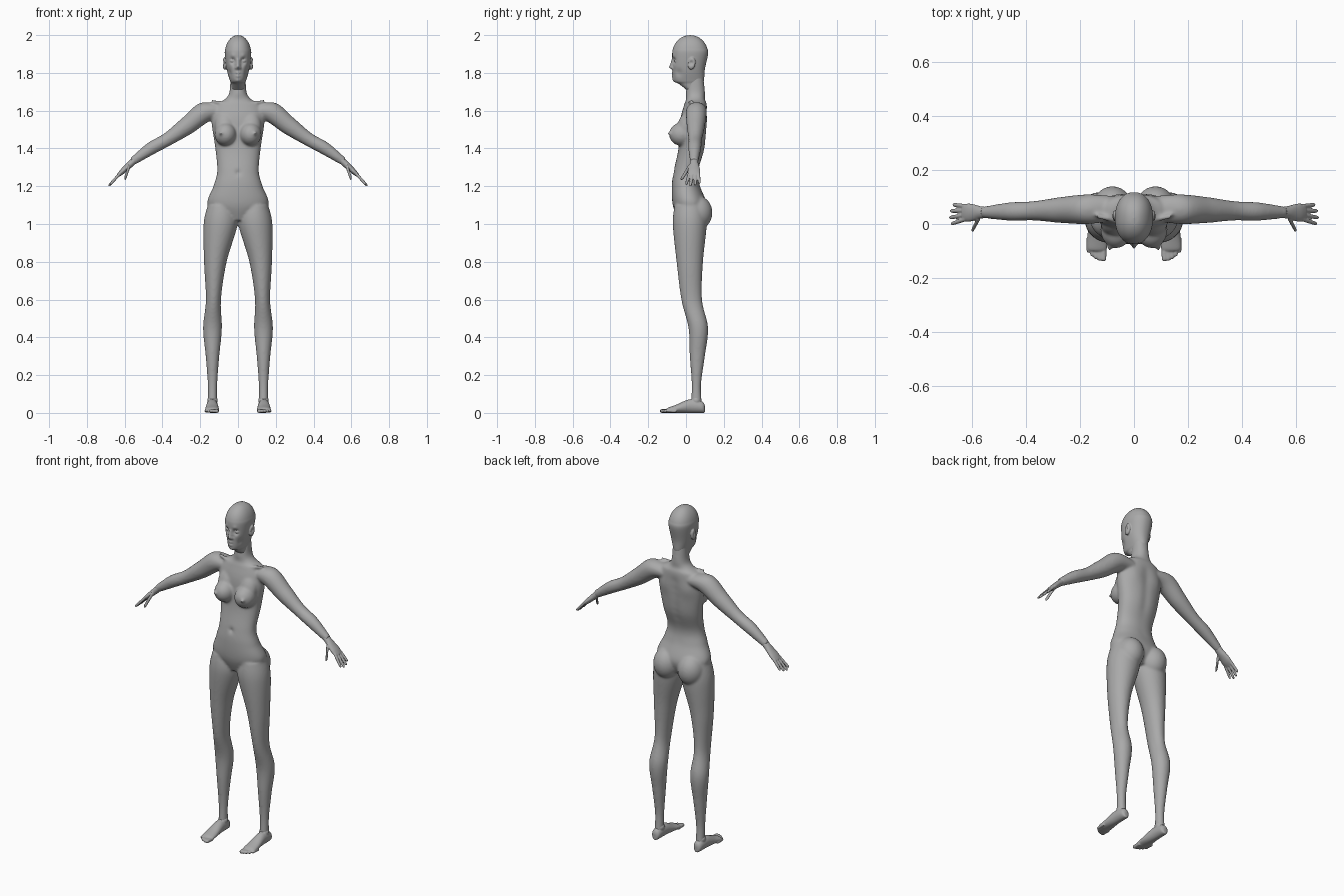
import bpy, bmesh, math
from mathutils import Vector, Matrix

cube = bpy.data.objects.get("Cube")
if cube:
    bpy.data.objects.remove(cube, do_unlink=True)

GREY = (0.4, 0.4, 0.4, 1)
skin = bpy.data.materials.new("plain_grey")
skin.use_nodes = True
skin.diffuse_color = GREY
skin.node_tree.nodes["Principled BSDF"].inputs["Base Color"].default_value = GREY

ACROSS, DEPTH, UP = Vector((1, 0, 0)), Vector((0, 1, 0)), Vector((0, 0, 1))
ARM_UP = Vector((0.57, 0, 0.82))      # square to the sloping arm
SIDES = {"left": 1, "right": -1}


def spline(rows, steps):
    """Catmull-Rom curve through rows of numbers."""
    out = []
    last = len(rows) - 1
    for i in range(last):
        before, start, end, after = (rows[max(0, min(last, i + k))] for k in (-1, 0, 1, 2))
        for j in range(steps):
            t = j / steps
            out.append([q + t / 2 * (r - p + t * (2 * p - 5 * q + 4 * r - s + t * (3 * (q - r) + s - p)))
                        for p, q, r, s in zip(before, start, end, after)])
    return out + [list(rows[last])]


def loft(bm, rows, u, v, side=1, segments=32, steps=8, power=1):
    """Skin oval rings; each row is a centre and two radii, along u and v."""
    rings = []
    for x, y, z, radius_u, radius_v in spline(rows, steps):
        ring = []
        for k in range(segments):
            angle = math.tau * k / segments
            c, s = (math.copysign(abs(f) ** power, f) for f in (math.cos(angle), math.sin(angle)))
            point = Vector((x, y, z)) + u * c * max(radius_u, 0.001) + v * s * max(radius_v, 0.001)
            ring.append(bm.verts.new((point.x * side, point.y, point.z)))
        rings.append(ring)
    for lower, upper in zip(rings, rings[1:]):
        for k in range(segments):
            bm.faces.new((lower[k], lower[k - 1], upper[k - 1], upper[k]))
    bm.faces.new(rings[0])
    bm.faces.new(rings[-1])


def along(start, end, profile):
    """Rows on a straight line from (fraction, radius, radius)."""
    start, end = Vector(start), Vector(end)
    return [(*start.lerp(end, t), a, b) for t, a, b in profile]


def digit_rows(start, end, radius):
    """A rounded finger or toe."""
    return along(start, end, [(t, radius * k, radius * k) for t, k in ((0, 1), (0.6, 0.9), (0.9, 0.8), (1, 0.4))])


def ball(bm, centre, radii, side=1, tilt=0):
    place = Matrix.Translation((centre[0] * side, centre[1], centre[2]))
    shape = Matrix.Rotation(tilt, 4, "X") @ Matrix.Diagonal((*radii, 1))
    bmesh.ops.create_uvsphere(bm, u_segments=32, v_segments=20, radius=1, matrix=place @ shape)


def press(bm, centre, radius, push):
    """Push the surface near a point with a soft falloff, on both sides."""
    for side in SIDES.values() if centre[0] else [1]:
        spot = Vector((centre[0] * side, centre[1], centre[2]))
        offset = Vector((push[0] * side, push[1], push[2]))
        for vert in bm.verts:
            vert.co += offset * math.exp(-(vert.co - spot).length_squared / radius ** 2)


def finish(bm, name, voxel, rounds):
    """Fuse the overlapping forms into one smooth skin."""
    bmesh.ops.recalc_face_normals(bm, faces=bm.faces)
    mesh = bpy.data.meshes.new(name)
    bm.to_mesh(mesh)
    bm.free()
    mesh.materials.append(skin)
    part = bpy.data.objects.new(name, mesh)
    bpy.context.collection.objects.link(part)
    fuse = part.modifiers.new("fuse", "REMESH")
    fuse.mode, fuse.voxel_size, fuse.use_smooth_shade = "VOXEL", voxel, True
    soften = part.modifiers.new("soften", "SMOOTH")
    soften.factor, soften.iterations = 0.5, rounds
    bpy.context.view_layer.objects.active = part
    for modifier in ("fuse", "soften"):
        bpy.ops.object.modifier_apply(modifier=modifier)


# Torso and neck: height, depth centre, half width, half depth
bm = bmesh.new()
torso = [(1.02, 0.02, 0.06, 0.06), (1.1, 0.02, 0.16, 0.09), (1.2, 0, 0.13, 0.075), (1.28, 0, 0.11, 0.065),
         (1.4, 0.03, 0.12, 0.07), (1.55, 0.04, 0.14, 0.07), (1.63, 0.05, 0.12, 0.06), (1.66, 0.05, 0.07, 0.05),
         (1.7, 0.05, 0.045, 0.05), (1.8, 0.05, 0.04, 0.04)]
loft(bm, [(0, y, z, a, b) for z, y, a, b in torso], ACROSS, DEPTH, segments=64, power=0.92)
for i in range(9):                                              # spine groove
    press(bm, (0, 0.1, 1.22 + i * 0.045), 0.025, DEPTH * -0.006)
press(bm, (0.08, 0.11, 1.54), 0.045, DEPTH * 0.007)             # shoulder blades
press(bm, (0, -0.065, 1.27), 0.011, DEPTH * 0.016)              # navel

# Legs and arms
leg = [(0.09, 0.02, 1.1, 0.07, 0.08), (0.092, 0.02, 1, 0.09, 0.09), (0.12, 0.02, 0.8, 0.06, 0.07),
       (0.13, 0.03, 0.6, 0.04, 0.055), (0.135, 0.065, 0.45, 0.05, 0.052), (0.135, 0.06, 0.3, 0.036, 0.04),
       (0.135, 0.055, 0.15, 0.025, 0.025), (0.135, 0.055, 0.04, 0.025, 0.03)]
arm = [(0.07, 1.6, 0.045), (0.17, 1.595, 0.055), (0.27, 1.52, 0.048), (0.37, 1.45, 0.036),
       (0.46, 1.4, 0.034), (0.56, 1.33, 0.021)]
for side in SIDES.values():
    loft(bm, leg, ACROSS, DEPTH, side)
    loft(bm, [(x, 0.06 - x * 0.03, z, r, r) for x, z, r in arm], DEPTH, ARM_UP, side)
    ball(bm, (0.08, 0.06, 1.06), (0.075, 0.08, 0.09), side)             # buttock
    ball(bm, (0.066, -0.02, 1.475), (0.058, 0.07, 0.062), side)         # breast
    ball(bm, (0.068, 0, 1.52), (0.055, 0.045, 0.085), side, -0.3)       # upper breast
    ball(bm, (0.09, -0.08, 1.48), (0.01, 0.02, 0.01), side)             # nipple
    ball(bm, (0.13, 0.02, 0.55), (0.03, 0.028, 0.04), side)             # kneecap
    collarbone = along((0.01, 0, 1.63), (0.14, 0.03, 1.65), [(t, 0.009, 0.009) for t in (0, 1)])
    loft(bm, collarbone, DEPTH, UP, side)
finish(bm, "body", 0.0065, 9)

# Head: jaw rings, then a rounded dome
bm = bmesh.new()
skull = [(1.7, 0.05, 0.035, 0.035), (1.74, 0.025, 0.036, 0.06), (1.76, 0.015, 0.043, 0.08), (1.82, 0.015, 0.06, 0.085)]
for i in range(6):
    angle = math.pi / 2 * i / 5
    skull.append((1.9 + 0.1 * math.sin(angle), 0.022, 0.07 * math.cos(angle), 0.095 * math.cos(angle)))
loft(bm, [(0, y, z, a, b) for z, y, a, b in skull], ACROSS, DEPTH, segments=128, steps=12, power=0.9)

# Face: sideways position, height, size of the spot, depth pushed in
face = {
    "eye_socket": (0.03, 1.863, 0.016, 0.016),
    "brow": (0.03, 1.89, 0.013, -0.004),
    "cheekbone": (0.045, 1.84, 0.02, -0.004),
    "nose_side": (0.017, 1.835, 0.009, 0.005),
    "nose_tip": (0, 1.832, 0.012, -0.022),
    "nose_ridge": (0, 1.85, 0.01, -0.011),
    "nose_bridge": (0, 1.865, 0.009, -0.007),
    "nostril": (0.011, 1.828, 0.007, -0.008),
    "upper_lip": (0.006, 1.8, 0.008, -0.005),
    "lower_lip": (0.005, 1.783, 0.008, -0.005),
    "mouth_line": (0.008, 1.792, 0.005, 0.004),
    "chin": (0, 1.757, 0.015, -0.006),
}
for x, z, radius, depth in face.values():
    press(bm, (x, -0.07, z), radius, DEPTH * depth)
press(bm, (0.05, -0.04, 1.8), 0.02, ACROSS * -0.006)            # cheek hollows
for side in SIDES.values():
    ball(bm, (0.03, -0.047, 1.863), (0.015, 0.015, 0.011), side)        # eye
    ball(bm, (0.07, 0.03, 1.85), (0.013, 0.02, 0.033), side, -0.15)     # ear
press(bm, (0.085, 0.027, 1.853), 0.013, ACROSS * -0.012)        # ear hollows
finish(bm, "head", 0.0032, 3)

# Hands: palm, four fanned fingers and a thumb
palm = along((0.54, 0.043, 1.345), (0.635, 0.042, 1.257),
             [(0, 0.02, 0.018), (0.3, 0.023, 0.018), (0.55, 0.03, 0.016), (0.8, 0.034, 0.014), (1, 0.028, 0.009)])
for name, side in SIDES.items():
    bm = bmesh.new()
    loft(bm, palm, DEPTH, ARM_UP, side)
    for i, reach in enumerate((0.08, 0.09, 0.085, 0.07)):
        knuckle = Vector((0.625, 0.018 + i * 0.016, 1.267))
        tip = knuckle + Vector((0.66, i * 0.1 - 0.22, -0.73)) * reach
        loft(bm, digit_rows(knuckle, tip, 0.0085), DEPTH, ARM_UP, side)
    loft(bm, digit_rows((0.575, 0.022, 1.31), (0.6, -0.025, 1.235), 0.01), DEPTH, ARM_UP, side)
    finish(bm, name + "_hand", 0.0032, 3)

# Feet: depth position, half width, half height
foot = [(0.1, 0.01, 0.02), (0.085, 0.025, 0.03), (0.02, 0.03, 0.036), (-0.05, 0.036, 0.022),
        (-0.09, 0.037, 0.015), (-0.1, 0.03, 0.012)]
for name, side in SIDES.items():
    bm = bmesh.new()
    loft(bm, [(0.137, y, b, a, b) for y, a, b in foot], ACROSS, UP, side)
    ball(bm, (0.135, 0.054, 0.065), (0.028, 0.026, 0.025), side)        # ankle
    for i in range(5):
        toe, radius = Vector((0.113 + i * 0.014, i * i * 0.002 - 0.138, 0.01)), 0.012 - i * 0.001
        loft(bm, digit_rows(toe + DEPTH * 0.055, toe, radius), ACROSS, UP, side)
    for vert in bm.verts:                                       # flat sole
        vert.co.z = max(vert.co.z, 0)
    finish(bm, name + "_foot", 0.0035, 3)
